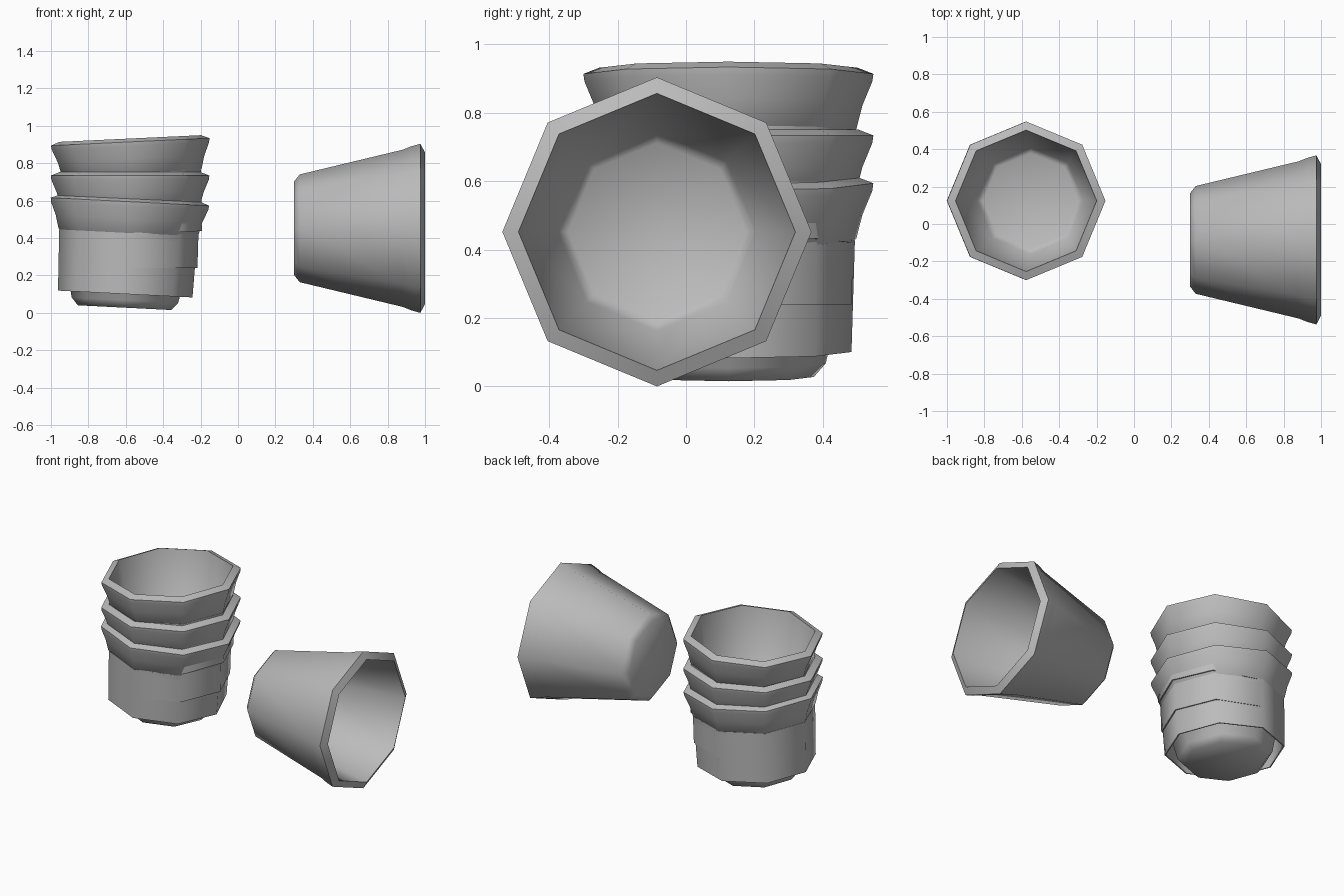
import bpy, bmesh
from math import radians, cos, sin, pi
from mathutils import Matrix

cube = bpy.data.objects.get("Cube")
if cube:
    bpy.data.objects.remove(cube, do_unlink=True)

GREY = (0.5, 0.5, 0.5, 1)
grey = bpy.data.materials.new("plain grey")
grey.use_nodes = True
grey.diffuse_color = GREY
grey.node_tree.nodes["Principled BSDF"].inputs["Base Color"].default_value = GREY


def lathe(name, profile, place, ring=False):
    """Turn a (radius, height) profile into eight sides; ring joins its ends."""
    bm = bmesh.new()
    columns = []
    for i in range(8):
        a = i * pi / 4
        columns.append([bm.verts.new((r * cos(a), r * sin(a), z)) for r, z in profile])
    n = len(profile)
    for i in range(8):
        a, b = columns[i], columns[(i + 1) % 8]
        for j in range(n if ring else n - 1):
            k = (j + 1) % n
            bm.faces.new((a[j], b[j], b[k], a[k]))
    if not ring:
        bm.faces.new([c[0] for c in columns])
        bm.faces.new([c[-1] for c in columns])
    bmesh.ops.recalc_face_normals(bm, faces=bm.faces)
    mesh = bpy.data.meshes.new(name)
    bm.to_mesh(mesh)
    bm.free()
    mesh.materials.append(grey)
    obj = bpy.data.objects.new(name, mesh)
    bpy.context.collection.objects.link(obj)
    obj.matrix_world = place
    bpy.ops.object.select_all(action='DESELECT')
    obj.select_set(True)
    bpy.context.view_layer.objects.active = obj
    bpy.ops.object.shade_smooth_by_angle(angle=radians(55))


def placed(x, y, z, tilt):
    return Matrix.Translation((x, y, z)) @ Matrix.Rotation(radians(tilt), 4, 'Y')


# Profiles are measured down from the rim: outside first, then the inside
tipped_profile = [(0.25, -0.70), (0.288, -0.67), (0.42, -0.12), (0.438, -0.075),
                  (0.452, -0.025), (0.405, 0), (0.29, -0.62), (0.26, -0.645)]
cup_profile = [(0.25, -0.585), (0.285, -0.545), (0.362, -0.19), (0.374, -0.18),
               (0.392, -0.11), (0.421, -0.04), (0.424, -0.018), (0.378, 0),
               (0.285, -0.51), (0.255, -0.525)]
sleeve_profile = [(0.36, -0.512), (0.37, -0.185), (0.362, -0.185), (0.352, -0.512)]

# Cup lying on its side
lathe("tipped_cup", tipped_profile, placed(1, -0.085, 0.452, 90))

# Stack of identical sleeved cups, each leaning a little differently
for level, height, tilt in (("bottom", 0.612, 2.9), ("middle", 0.752, 0),
                            ("top", 0.932, -2.7)):
    place = placed(-0.577, 0.124, height, tilt)
    lathe(level + "_cup", cup_profile, place)
    lathe(level + "_sleeve", sleeve_profile, place, ring=True)
